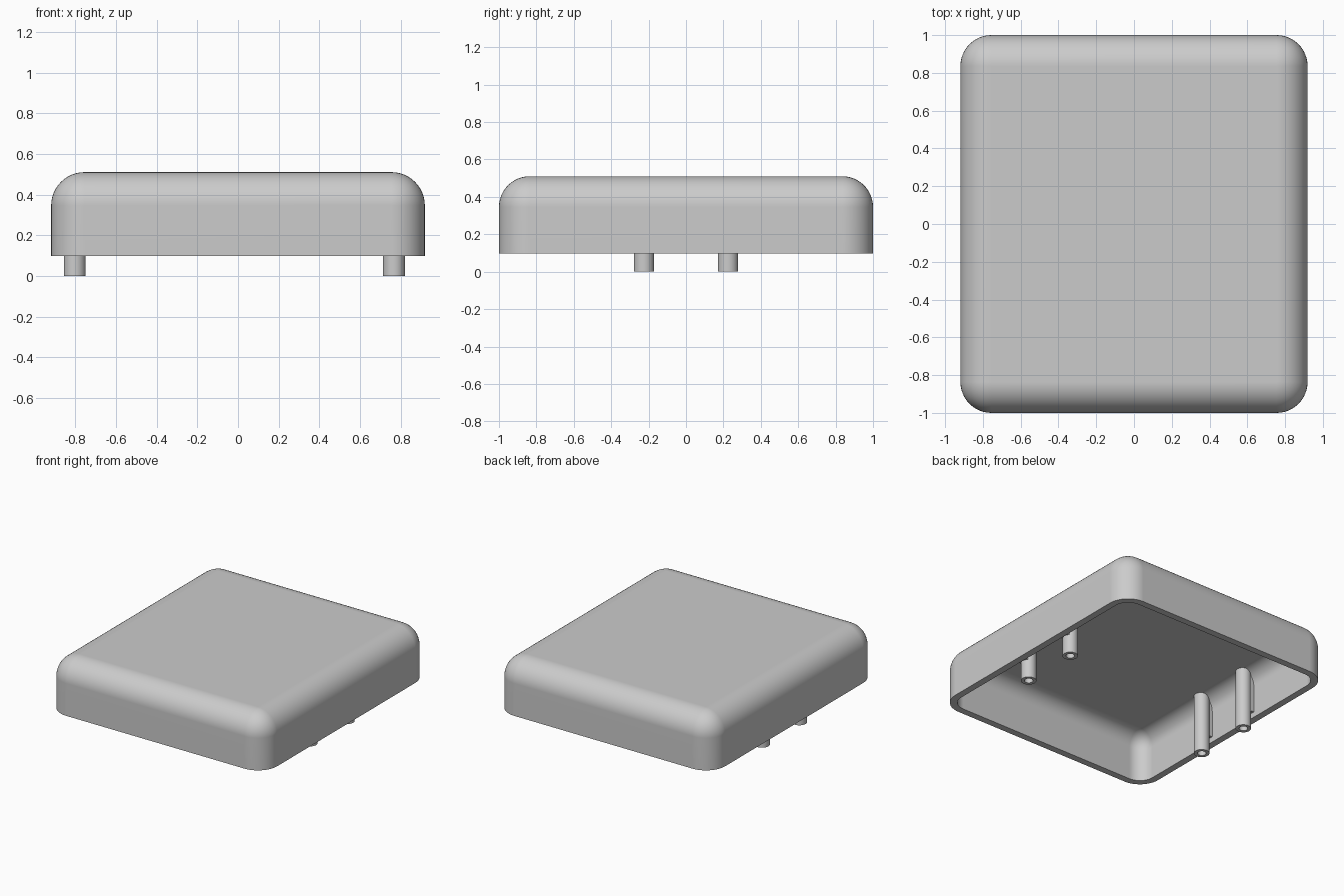
import bpy, bmesh, math
from mathutils import Vector

cube = bpy.data.objects.get("Cube")
if cube:
    bpy.data.objects.remove(cube, do_unlink=True)

HALF_X, HALF_Y, BASE, TOP = 0.919, 1.0, 0.098, 0.51
RADIUS, WALL = 0.164, 0.052
POST_R, HOLE_R, POST_Y = 0.054, 0.03, 0.225

grey = bpy.data.materials.new("plain_grey")
grey.use_nodes = True
colour = (0.6, 0.6, 0.6, 1)
grey.diffuse_color = colour
grey.node_tree.nodes["Principled BSDF"].inputs["Base Color"].default_value = colour


def finish(name, bm, wall=0):
    """Make the object, thicken it inwards if asked, and smooth its curves."""
    bmesh.ops.recalc_face_normals(bm, faces=bm.faces)
    mesh = bpy.data.meshes.new(name)
    bm.to_mesh(mesh)
    bm.free()
    mesh.materials.append(grey)
    obj = bpy.data.objects.new(name, mesh)
    bpy.context.collection.objects.link(obj)
    bpy.ops.object.select_all(action='DESELECT')
    obj.select_set(True)
    bpy.context.view_layer.objects.active = obj
    if wall:
        shell = obj.modifiers.new("wall", 'SOLIDIFY')
        shell.thickness = wall
        shell.offset = -1
        shell.use_even_offset = True
        bpy.ops.object.modifier_apply(modifier=shell.name)
    bpy.ops.object.shade_smooth_by_angle(angle=math.radians(35))
    flat = obj.modifiers.new("flat_faces", 'WEIGHTED_NORMAL')
    flat.keep_sharp = True


# Hollow cover: open-bottomed box with rounded uprights and top edges
bm = bmesh.new()
for v in bmesh.ops.create_cube(bm, size=2)["verts"]:
    v.co = (v.co.x * HALF_X, v.co.y * HALF_Y, TOP if v.co.z > 0 else BASE)
rounded = [e for e in bm.edges if max(v.co.z for v in e.verts) > BASE + 0.01]
bmesh.ops.bevel(bm, geom=rounded, offset=RADIUS, segments=12, profile=0.5,
                affect='EDGES')
bm.normal_update()
bottom = [f for f in bm.faces if f.normal.z < -0.9]
bmesh.ops.delete(bm, geom=bottom, context='FACES')
finish("cover_shell", bm, WALL)


def make_post(name, x, y):
    """Tubular peg with a blind hole in its lower end."""
    bm = bmesh.new()
    profile = [(0, 0.468), (POST_R, 0.468), (POST_R, 0), (HOLE_R, 0),
               (HOLE_R, 0.3), (0, 0.3)]
    verts = [bm.verts.new((r, 0, z)) for r, z in profile]
    edges = [bm.edges.new(pair) for pair in zip(verts, verts[1:])]
    bmesh.ops.spin(bm, geom=verts + edges, cent=(0, 0, 0), axis=(0, 0, 1),
                   angle=math.tau, steps=32, use_merge=True)
    bmesh.ops.remove_doubles(bm, verts=bm.verts, dist=1e-5)
    bmesh.ops.translate(bm, verts=bm.verts, vec=(x, y, 0))
    finish(name, bm)


def make_rib(name, x, y):
    """Short web tying a peg to the side wall."""
    side = math.copysign(1, x)
    bm = bmesh.new()
    near, far = abs(x) + 0.036, HALF_X - 0.03
    outline = [(near, 0.14), (far, 0.14), (far, 0.42), (near, 0.46)]
    face = bm.faces.new([bm.verts.new((side * a, y - 0.038, z)) for a, z in outline])
    new = bmesh.ops.extrude_face_region(bm, geom=[face])["geom"]
    moved = [g for g in new if isinstance(g, bmesh.types.BMVert)]
    bmesh.ops.translate(bm, verts=moved, vec=Vector((0, 0.076, 0)))
    finish(name, bm)


# Two pegs along each side wall
for side, x in (("left", 0.767), ("right", -0.803)):
    for end, y in (("front", -POST_Y), ("back", POST_Y)):
        make_post(f"{end}_{side}_peg", x, y)
        make_rib(f"{end}_{side}_peg_rib", x, y)
